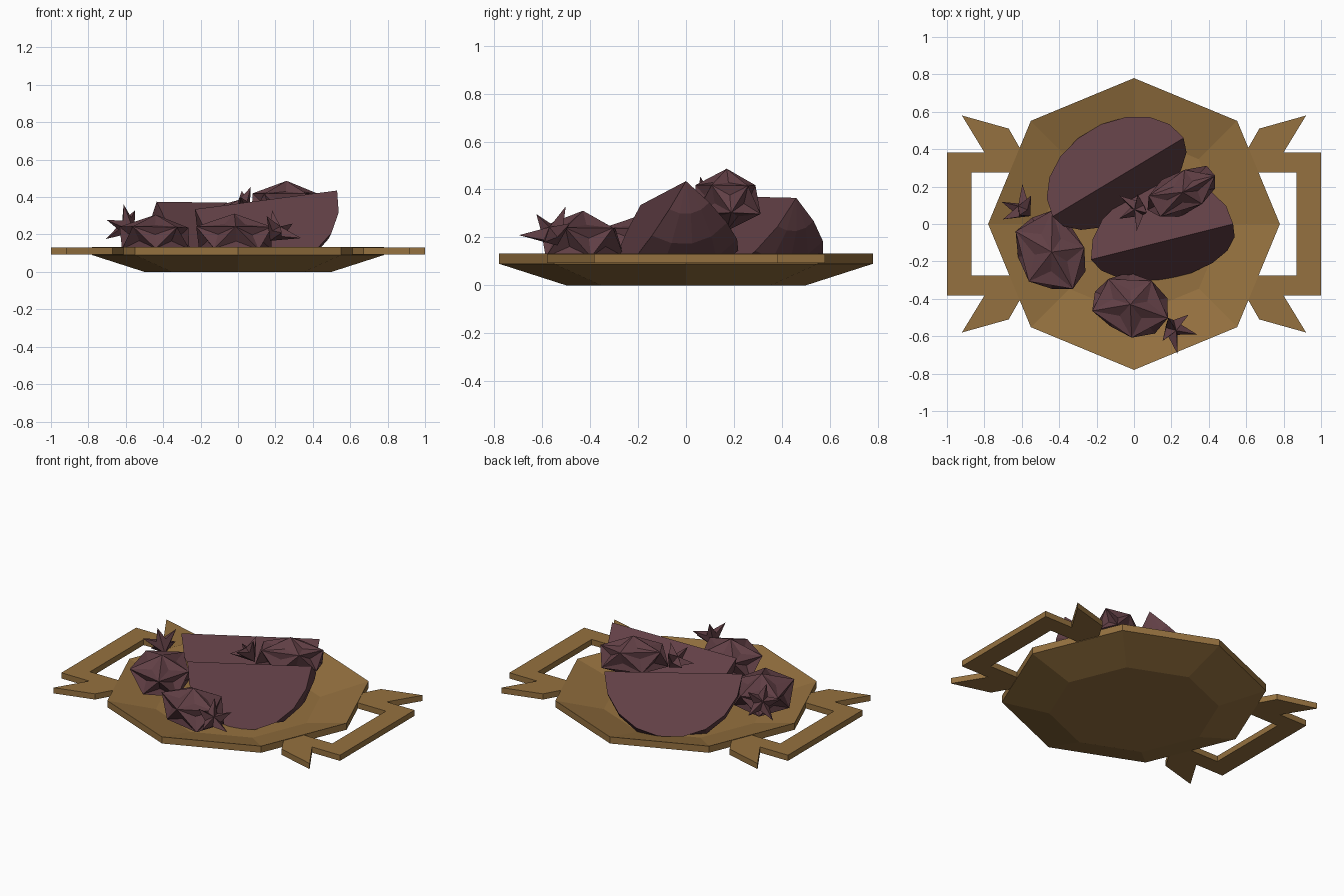
import bpy, bmesh, math, random
from mathutils import Vector, Matrix

if "Cube" in bpy.data.objects:
    bpy.data.objects.remove(bpy.data.objects["Cube"])

random.seed(4)


def material(name, color):
    m = bpy.data.materials.new(name)
    m.diffuse_color = (*color, 1)
    m.use_nodes = True
    m.node_tree.nodes["Principled BSDF"].inputs["Base Color"].default_value = m.diffuse_color
    return m


wood = material("wood", (0.30, 0.165, 0.05))
fruit = material("fruit", (0.12, 0.05, 0.06))


def finish(bm, name, mat):
    bmesh.ops.recalc_face_normals(bm, faces=bm.faces[:])
    me = bpy.data.meshes.new(name)
    bm.to_mesh(me)
    bm.free()
    me.materials.append(mat)
    ob = bpy.data.objects.new(name, me)
    bpy.context.collection.objects.link(ob)
    return ob


# Octagonal dish: stacked rings, closed above and below
bm = bmesh.new()
rings = [[bm.verts.new((r * math.cos(i * math.pi / 4), r * math.sin(i * math.pi / 4), z))
          for i in range(8)]
         for r, z in ((0.50, 0), (0.78, 0.09), (0.78, 0.133), (0.49, 0.055))]
for a, b in zip(rings, rings[1:]):
    for i in range(8):
        j = (i + 1) % 8
        bm.faces.new((a[i], a[j], b[j], b[i]))
bm.faces.new(rings[0])
bm.faces.new(rings[-1])
finish(bm, "dish", wood)

# Flat C-shaped handles with pointed fins
half = [(1.0, 0.383), (0.80, 0.383), (0.92, 0.58), (0.67, 0.51), (0.61, 0.405),
        (0.66, 0.275), (0.87, 0.275)]
outline = half + [(x, -y) for x, y in reversed(half)]
for side, name in ((1, "handle_right"), (-1, "handle_left")):
    bm = bmesh.new()
    face = bm.faces.new([bm.verts.new((side * x, y, 0.093)) for x, y in outline])
    up = bmesh.ops.extrude_face_region(bm, geom=[face])
    bmesh.ops.translate(bm, vec=(0, 0, 0.037),
                        verts=[v for v in up["geom"] if isinstance(v, bmesh.types.BMVert)])
    bmesh.ops.triangulate(bm, faces=[f for f in bm.faces if len(f.verts) > 4])
    finish(bm, name, wood)


# Fruit wedge: straight ridge, two flat half discs, faceted rind
def wedge(name, p1, p2, t0, t1, rows=4, segs=9):
    p1, p2 = Vector(p1), Vector(p2)
    c, u = (p1 + p2) / 2, (p2 - p1).normalized()
    R = (p2 - p1).length / 2
    n = Vector((-u.y, u.x, 0)).normalized()
    down = n.cross(u)
    if down.z > 0:
        down = -down
    bm = bmesh.new()
    a, b = bm.verts.new(p2), bm.verts.new(p1)
    arcs = []
    for k in range(rows + 1):
        t = math.radians(t0 + (t1 - t0) * k / rows)
        d = down * math.cos(t) + n * math.sin(t)
        arc = [a]
        for j in range(1, segs):
            s = math.pi * j / segs
            p = c + R * (math.cos(s) * u + math.sin(s) * d)
            p.z = max(p.z, 0.05)
            arc.append(bm.verts.new(p))
        arcs.append(arc + [b])
    for p, q in zip(arcs, arcs[1:]):
        for j in range(segs):
            vs = list(dict.fromkeys((p[j], p[j + 1], q[j + 1], q[j])))
            bm.faces.new(vs)
    bm.faces.new(arcs[0])
    bm.faces.new(arcs[-1])
    finish(bm, name, fruit)


wedge("wedge_back", (-0.435, 0.04, 0.375), (0.265, 0.46, 0.365), -32, 46)
wedge("wedge_front", (-0.23, -0.19, 0.335), (0.53, 0.0, 0.435), -31, 50)


# Spiky berry: icosahedron with dented faces, plus a star of leaves at one end
def berry(name, center, size, yaw, pitch, leaf, leaf_r, leaf_dir):
    bm = bmesh.new()
    bmesh.ops.create_icosphere(bm, subdivisions=1, radius=1)
    for v in bm.verts:
        v.co *= random.uniform(0.92, 1.1)
    poked = bmesh.ops.poke(bm, faces=bm.faces[:])
    for v in poked["verts"]:
        v.co *= 0.86
    m = (Matrix.Translation(center) @ Matrix.Rotation(math.radians(yaw), 4, 'Z')
         @ Matrix.Rotation(math.radians(pitch), 4, 'Y') @ Matrix.Diagonal((*size, 1)))
    bmesh.ops.transform(bm, matrix=m, verts=bm.verts[:])
    for v in bm.verts:
        v.co.z = max(v.co.z, 0.06)
    finish(bm, name, fruit)

    bm = bmesh.new()
    rot = Vector(leaf_dir).to_track_quat('Z', 'Y')
    place = lambda x, y, z: bm.verts.new(Vector(leaf) + rot @ Vector((x, y, z)))
    ring = []
    for i in range(10):
        r = leaf_r * (random.uniform(0.85, 1.1) if i % 2 == 0 else 0.42)
        ang = i * math.pi / 5
        ring.append(place(r * math.cos(ang), r * math.sin(ang), 0.05 if i % 2 == 0 else 0))
    top, low = place(0, 0, 0.03), place(0, 0, -0.07)
    for i in range(10):
        j = (i + 1) % 10
        bm.faces.new((ring[i], ring[j], top))
        bm.faces.new((ring[j], ring[i], low))
    finish(bm, name + "_leaves", fruit)


berry("berry_left", (-0.44, -0.15, 0.18), (0.25, 0.20, 0.13), -60, 0,
      (-0.60, 0.08, 0.25), 0.12, (-0.6, 0.5, 0.5))
berry("berry_front", (-0.02, -0.43, 0.18), (0.23, 0.18, 0.13), -20, 0,
      (0.21, -0.56, 0.22), 0.12, (0.5, -0.3, 0.7))
berry("berry_top", (0.26, 0.17, 0.36), (0.23, 0.12, 0.13), 27, 0,
      (0.02, 0.08, 0.36), 0.11, (-0.5, -0.1, 0.7))
